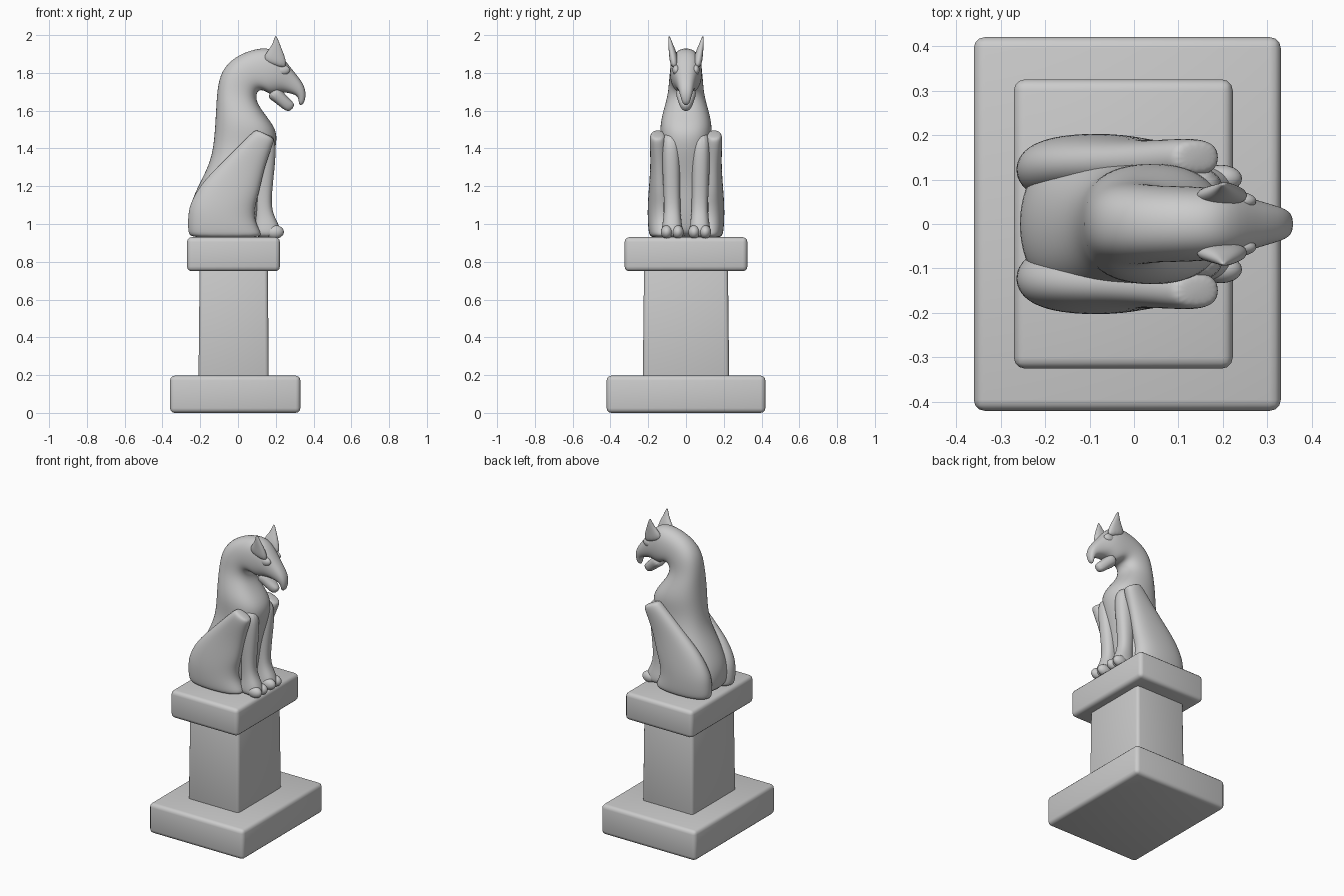
import bpy, bmesh, math
from mathutils import Vector


def finish(bm, name, angle=50):
    bmesh.ops.recalc_face_normals(bm, faces=bm.faces)
    me = bpy.data.meshes.new(name)
    bm.to_mesh(me)
    bm.free()
    ob = bpy.data.objects.new(name, me)
    bpy.context.collection.objects.link(ob)
    bpy.ops.object.select_all(action='DESELECT')
    bpy.context.view_layer.objects.active = ob
    ob.select_set(True)
    bpy.ops.object.shade_smooth_by_angle(angle=math.radians(angle))
    return ob


def block(name, x0, x1, y, z0, z1, bevel=0.025, flare=1.0):
    """Rounded box, optionally wider at the bottom."""
    bm = bmesh.new()
    bmesh.ops.create_cube(bm, size=1)
    for v in bm.verts:
        v.co = ((x0 + x1) / 2 + v.co.x * (x1 - x0), v.co.y * 2 * y,
                z0 + (v.co.z + .5) * (z1 - z0))
        if v.co.z < (z0 + z1) / 2:
            v.co.x *= flare
            v.co.y *= flare
    bmesh.ops.bevel(bm, geom=bm.edges[:], offset=bevel, segments=3,
                    profile=0.5, affect='EDGES')
    return finish(bm, name)


def loft(name, rings, side=1, n=16, power=0.85):
    """Rings: back x,z, front x,z, half width, y centre; skinned and smoothed."""
    bm = bmesh.new()
    loops = []
    for bx, bz, fx, fz, w, yc in rings:
        loop = []
        for i in range(n):
            a = 2 * math.pi * i / n
            c, s = math.cos(a), math.sin(a)
            c = math.copysign(abs(c) ** power, c)
            s = math.copysign(abs(s) ** power, s)
            loop.append(bm.verts.new(((bx + fx) / 2 + c * (fx - bx) * .51,
                                      side * (yc + s * w * 1.02),
                                      (bz + fz) / 2 + c * (fz - bz) * .51)))
        loops.append(loop)
    for p, q in zip(loops, loops[1:]):
        for i in range(n):
            j = (i + 1) % n
            bm.faces.new((p[i], p[j], q[j], q[i]))
    bm.faces.new(loops[0])
    bm.faces.new(loops[-1])
    ob = finish(bm, name, 180)
    sub = ob.modifiers.new("smooth", 'SUBSURF')
    sub.levels = sub.render_levels = 2
    return ob


def ball(name, centre, size):
    bm = bmesh.new()
    bmesh.ops.create_uvsphere(bm, u_segments=20, v_segments=12, radius=1)
    for v in bm.verts:
        v.co = Vector(centre) + Vector(a * b for a, b in zip(v.co, size))
    return finish(bm, name, 180)


# Pedestal
block("plinth_base", -.36, .33, .42, 0, .197)
block("pedestal_column", -.203, .158, .222, .18, .77, .02, 1.03)
block("pedestal_cap", -.27, .222, .325, .75, .93)

# Torso, neck, skull and hooked upper jaw
loft("body_and_head", [(*r, 0) for r in [
    (-.24, .925, .09, .925, .17),
    (-.258, 1.0, .11, .98, .18),
    (-.258, 1.09, .13, 1.08, .175),
    (-.217, 1.19, .145, 1.2, .165),
    (-.15, 1.315, .17, 1.3, .145),
    (-.128, 1.42, .20, 1.4, .13),
    (-.12, 1.53, .21, 1.49, .14),
    (-.115, 1.62, .155, 1.565, .122),
    (-.11, 1.71, .09, 1.65, .095),
    (-.09, 1.81, .10, 1.71, .09),
    (-.02, 1.885, .14, 1.71, .085),
    (.09, 1.93, .175, 1.68, .085),
    (.20, 1.935, .22, 1.70, .078),
    (.275, 1.83, .265, 1.695, .055),
    (.345, 1.75, .30, 1.685, .04),
    (.362, 1.69, .322, 1.67, .03),
    (.35, 1.635, .322, 1.622, .016)]])

# Lower jaw
loft("lower_jaw", [(*r, 0) for r in [
    (.15, 1.67, .20, 1.75, .06),
    (.19, 1.65, .245, 1.69, .048),
    (.24, 1.605, .28, 1.655, .034),
    (.275, 1.592, .305, 1.63, .018)]])

for side, label in ((1, "left"), (-1, "right")):
    # Folded hind leg with raised knee
    loft("hind_leg_" + label, [
        (-.245, .925, .12, .925, .07, .115),
        (-.265, .95, .125, .95, .078, .12),
        (-.265, 1.03, .085, 1.02, .08, .123),
        (-.258, 1.1, .09, 1.1, .075, .128),
        (-.20, 1.21, .11, 1.16, .062, .135),
        (-.09, 1.32, .135, 1.28, .05, .138),
        (.015, 1.425, .165, 1.37, .047, .143),
        (.08, 1.488, .192, 1.44, .043, .15),
        (.10, 1.502, .187, 1.457, .03, .15)], side)
    # Straight front leg
    loft("front_leg_" + label, [
        (.06, 1.5, .19, 1.48, .045, .08),
        (.06, 1.4, .205, 1.39, .052, .078),
        (.08, 1.2, .182, 1.2, .045, .075),
        (.09, 1.08, .175, 1.08, .042, .073),
        (.09, 1.02, .203, 1.02, .048, .073),
        (.08, .975, .225, .975, .056, .073),
        (.08, .925, .225, .925, .056, .073)], side)
    # Toes
    for i, y in enumerate((.043, .102)):
        ball(f"toe_{label}_{i + 1}", (.195, side * y, .958), (.048, .031, .036))
    # Pointed ear
    loft("ear_" + label, [
        (.12, 1.86, .265, 1.81, .025, .06),
        (.155, 1.915, .25, 1.885, .022, .068),
        (.183, 1.95, .228, 1.935, .014, .08),
        (.196, 1.998, .205, 1.996, .004, .09)], side, 12)
    # Brow ridge
    ball("brow_" + label, (.235, side * .052, 1.815), (.04, .02, .028))
